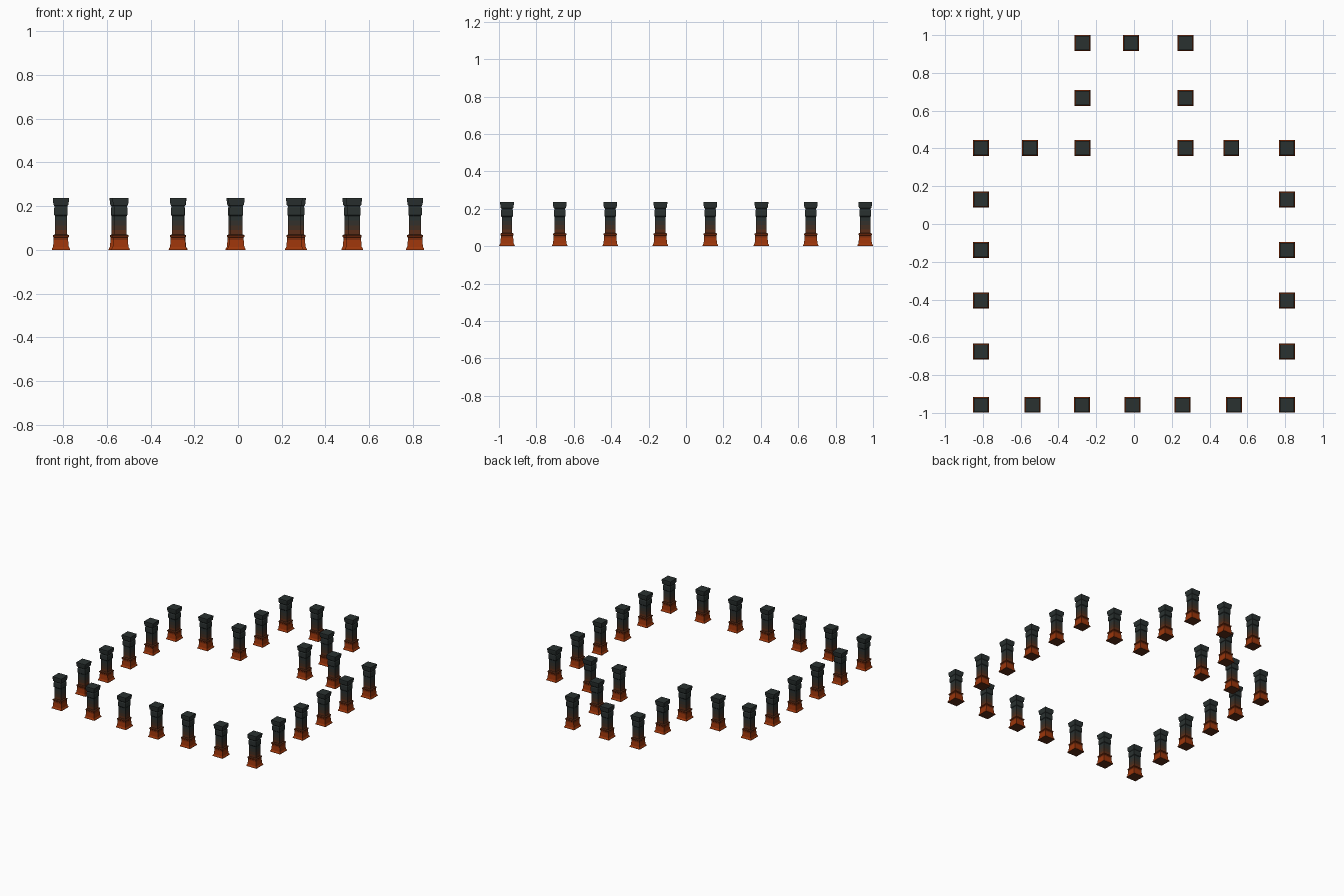
import bpy, bmesh

if "Cube" in bpy.data.objects:
    bpy.data.objects.remove(bpy.data.objects["Cube"])

def material(name, rgb):
    m = bpy.data.materials.new(name)
    m.diffuse_color = (*rgb, 1)
    m.use_nodes = True
    m.node_tree.nodes["Principled BSDF"].inputs["Base Color"].default_value = m.diffuse_color
    return m

# colours from glowing foot to dark head, with the height each one reaches
BANDS = [
    (0.045, material("ember orange", (0.33, 0.036, 0.003))),
    (0.069, material("rust", (0.20, 0.027, 0.004))),
    (0.090, material("burnt brown", (0.105, 0.027, 0.009))),
    (0.112, material("dark umber", (0.055, 0.028, 0.016))),
    (0.135, material("warm slate", (0.034, 0.030, 0.024))),
    (1.000, material("slate", (0.023, 0.031, 0.030))),
]

# square pillar profile: half width, height
PROFILE = [
    (0.042, 0.0), (0.041, 0.006), (0.036, 0.014), (0.033, 0.045), (0.033, 0.057),
    (0.036, 0.060), (0.036, 0.067), (0.028, 0.071), (0.028, 0.090), (0.028, 0.112),
    (0.028, 0.135), (0.028, 0.156), (0.031, 0.160), (0.031, 0.192), (0.029, 0.195),
    (0.029, 0.200), (0.034, 0.206), (0.037, 0.228), (0.037, 0.237),
]

def pillar_mesh():
    bm = bmesh.new()
    rings = [[bm.verts.new((sx * r, sy * r, z))
              for sx, sy in ((-1, -1), (1, -1), (1, 1), (-1, 1))] for r, z in PROFILE]
    underside = bm.faces.new(rings[0][::-1])
    bm.faces.new(rings[-1])
    for a, b in zip(rings, rings[1:]):
        for i in range(4):
            j = (i + 1) % 4
            bm.faces.new((a[i], a[j], b[j], b[i]))
    # colour by height, with a dark underside
    for f in bm.faces:
        z = f.calc_center_median().z
        f.material_index = next(i for i, (top, _) in enumerate(BANDS) if z < top)
    underside.material_index = 2
    # sunken panel on each side of the neck block
    panels = [f for f in bm.faces if 0.165 < f.calc_center_median().z < 0.185]
    bmesh.ops.inset_individual(bm, faces=panels, thickness=0.006, depth=-0.002)
    me = bpy.data.meshes.new("pillar")
    bm.to_mesh(me)
    bm.free()
    for _, m in BANDS:
        me.materials.append(m)
    return me

# pillar positions: room outline with a smaller alcove at the back
spots = [(x, -0.957) for x in (-0.537, -0.275, -0.007, 0.257, 0.53)]
spots += [(-0.55, 0.403), (0.515, 0.403), (-0.015, 0.958)]
for s in (-1, 1):
    spots += [(s * 0.81, y) for y in (-0.957, -0.675, -0.405, -0.137, 0.13, 0.403)]
    spots += [(s * 0.273, y) for y in (0.403, 0.667, 0.958)]

mesh = pillar_mesh()
for n, (x, y) in enumerate(spots):
    ob = bpy.data.objects.new(f"pillar_{n + 1}", mesh)
    ob.location = (x, y, 0)
    bpy.context.collection.objects.link(ob)
